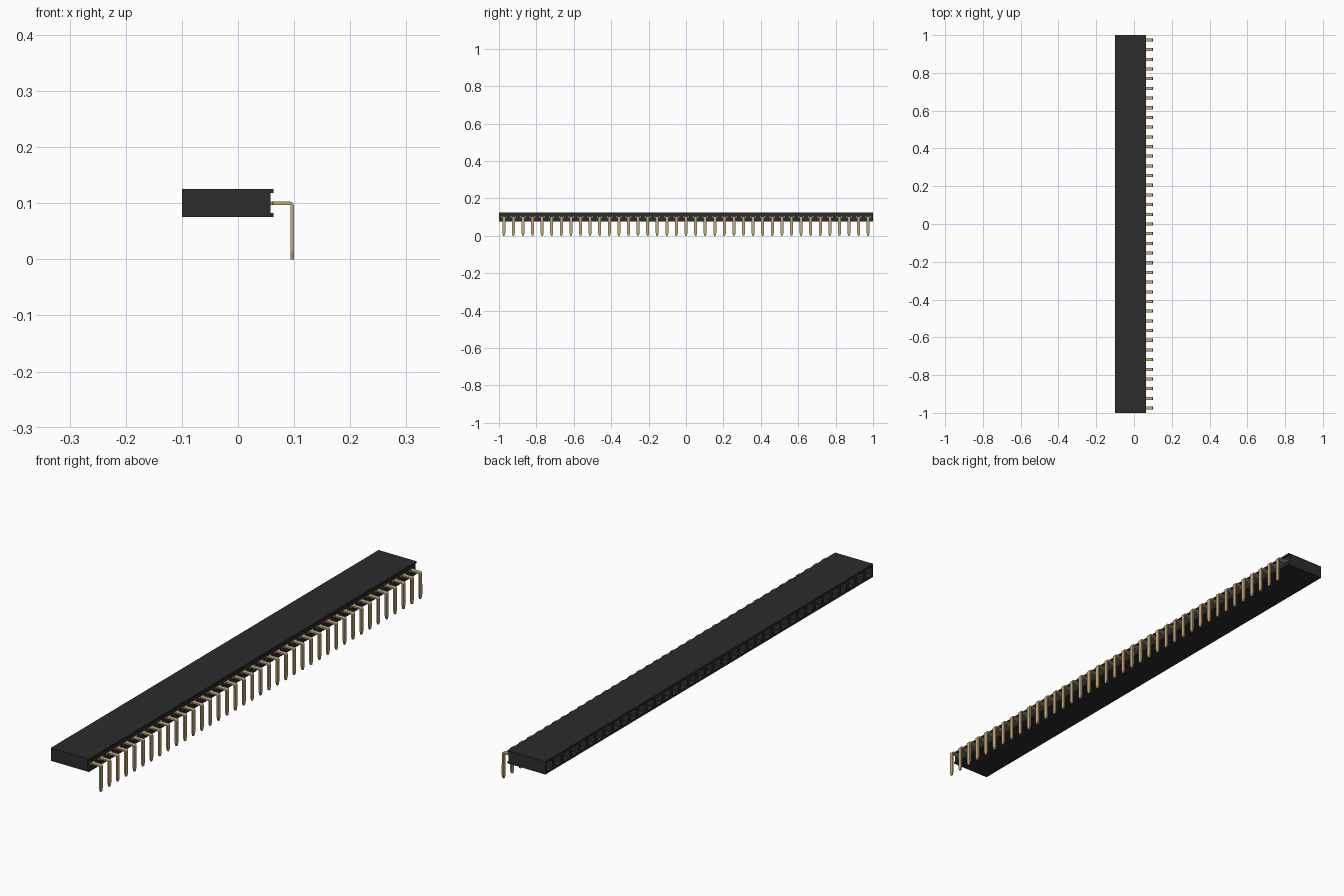
import bpy, bmesh, math
from mathutils import Vector

cube = bpy.data.objects.get("Cube")
if cube:
    bpy.data.objects.remove(cube, do_unlink=True)

COUNT = 39
PITCH = 2.0 / COUNT


def material(name, rgb):
    m = bpy.data.materials.new(name)
    m.use_nodes = True
    m.diffuse_color = (*rgb, 1)
    bsdf = next(n for n in m.node_tree.nodes if n.type == 'BSDF_PRINCIPLED')
    bsdf.inputs["Base Color"].default_value = (*rgb, 1)
    return m


def make_object(name, bm, mat):
    mesh = bpy.data.meshes.new(name)
    bm.to_mesh(mesh)
    bm.free()
    mesh.materials.append(mat)
    ob = bpy.data.objects.new(name, mesh)
    bpy.context.collection.objects.link(ob)
    return ob


black = material("black plastic", (0.025, 0.025, 0.025))
gold = material("gold metal", (0.56, 0.41, 0.20))

# Housing: grooved profile extruded along y
profile = [(-0.0995, 0.0755), (0.063, 0.0755), (0.063, 0.083), (0.0575, 0.083),
           (0.0575, 0.118), (0.063, 0.118), (0.063, 0.1255), (-0.0995, 0.1255)]
bm = bmesh.new()
end = bm.faces.new([bm.verts.new((x, -1, z)) for x, z in profile])
ext = bmesh.ops.extrude_face_region(bm, geom=[end])["geom"]
bmesh.ops.translate(bm, vec=(0, 2, 0),
                    verts=[v for v in ext if isinstance(v, bmesh.types.BMVert)])
bmesh.ops.recalc_face_normals(bm, faces=bm.faces[:])

# One cell for each contact
for i in range(1, COUNT):
    bmesh.ops.bisect_plane(bm, geom=bm.verts[:] + bm.edges[:] + bm.faces[:],
                           plane_co=(0, -1 + i * PITCH, 0), plane_no=(0, 1, 0))
bm.normal_update()

# Socket openings: rim, funnel, then the shaft
cells = [f for f in bm.faces if f.normal.x < -0.9 and f.calc_center_median().x < -0.09]
for thickness, depth in ((0.011, 0), (0.005, -0.006), (0.0001, -0.06)):
    bmesh.ops.inset_individual(bm, faces=cells, thickness=thickness, depth=depth)
    bm.normal_update()
make_object("socket_housing", bm, black)

# Contact pin: flat strip with shoulder, right-angle bend and tapered tip
HALF = 0.008
path = [(0.045, 0.1, 0.0155), (0.0618, 0.1, 0.0155), (0.0622, 0.1, HALF)]
for k in range(5):
    a = math.radians(90 - 22.5 * k)
    path.append((0.0927 + 0.004 * math.cos(a), 0.096 + 0.004 * math.sin(a), HALF))
path += [(0.0967, 0.014, HALF), (0.0967, 0.0, 0.0035)]
bm = bmesh.new()
rows = [[bm.verts.new((x, side * w, z)) for side in (-1, 1)] for x, z, w in path]
for (a, b), (c, d) in zip(rows, rows[1:]):
    bm.faces.new((a, c, d, b))
bmesh.ops.translate(bm, vec=(0, -1 + PITCH / 2, 0), verts=bm.verts[:])
pins = make_object("contact_pins", bm, gold)
solid = pins.modifiers.new("thickness", 'SOLIDIFY')
solid.thickness = 0.0055
solid.offset = 0
array = pins.modifiers.new("row", 'ARRAY')
array.count = COUNT
array.use_relative_offset = False
array.use_constant_offset = True
array.constant_offset_displace = Vector((0, PITCH, 0))
